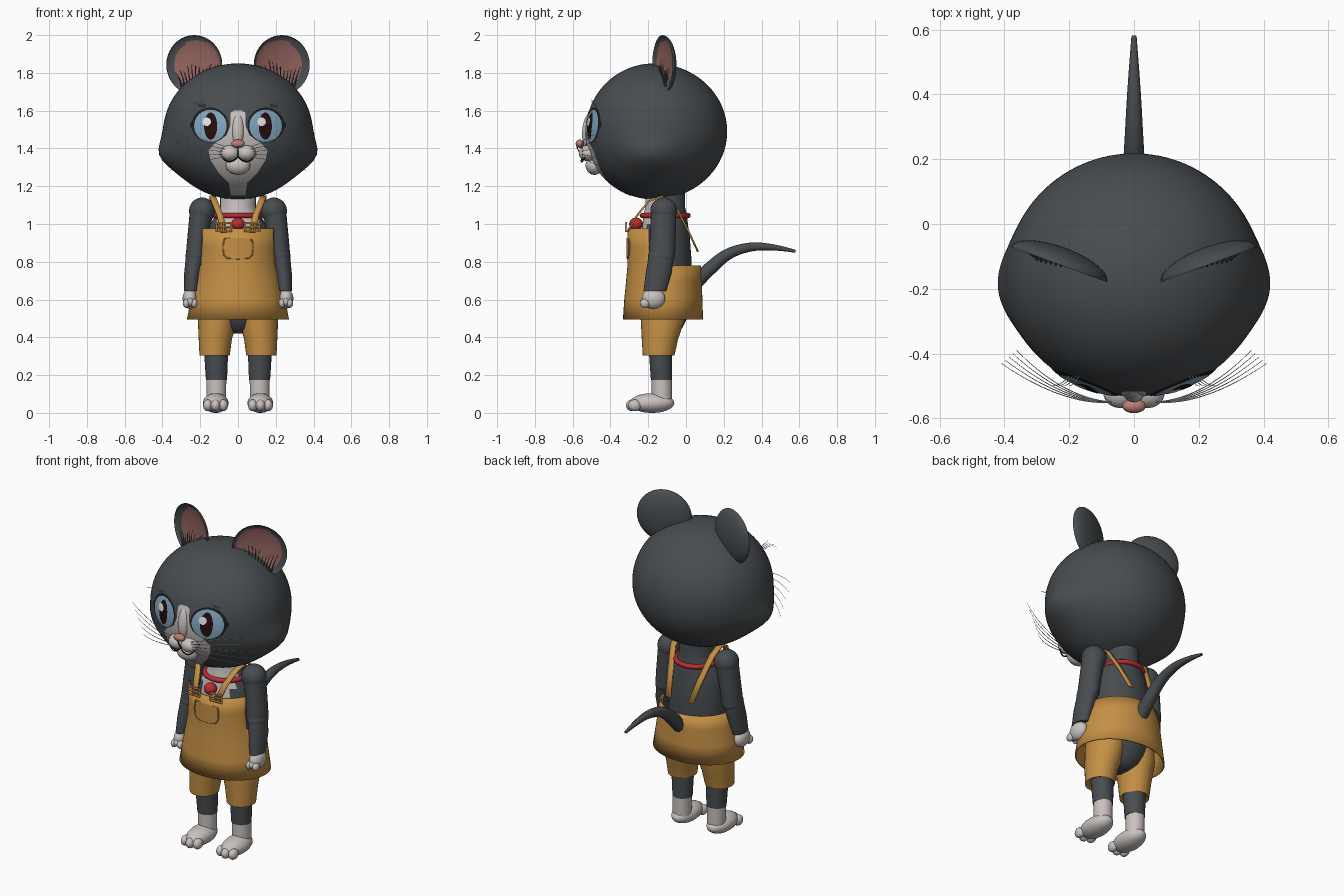
import bpy, bmesh, math, random
from math import sin, cos, pi, exp
from mathutils import Vector, Matrix
from mathutils.bvhtree import BVHTree

random.seed(4)
if "Cube" in bpy.data.objects:
    bpy.data.objects.remove(bpy.data.objects["Cube"])

def material(name, *rgb):
    m = bpy.data.materials.new(name)
    m.use_nodes = True
    m.diffuse_color = (*rgb, 1)
    m.node_tree.nodes["Principled BSDF"].inputs["Base Color"].default_value = (*rgb, 1)
    return m

DARK = material("dark fur", .065, .073, .08)
LIGHT = material("light fur", .58, .54, .52)
ORANGE = material("orange cloth", .56, .28, .06)
RED = material("red collar", .5, .025, .03)
BLUE = material("blue iris", .22, .38, .52)
PUPIL = material("dark pupil", .02, .004, .004)
BLACK = material("black line", .012, .012, .014)
WHITE = material("white", .85, .85, .85)
EAR_PINK = material("ear pink", .3, .13, .115)
NOSE_PINK = material("nose pink", .5, .21, .18)
SIDES = (("right", -1), ("left", 1))
meshes = []

def add(name, bm, *mats, fix=True):
    if fix:
        bmesh.ops.recalc_face_normals(bm, faces=bm.faces)
    me = bpy.data.meshes.new(name)
    bm.to_mesh(me)
    ob = bpy.data.objects.new(name, me)
    bpy.context.collection.objects.link(ob)
    for m in mats:
        me.materials.append(m)
    meshes.append(ob)
    return ob

def ball(name, loc, size, mat, rot=0):
    bm = bmesh.new()
    bmesh.ops.create_uvsphere(bm, u_segments=28, v_segments=18, radius=1)
    bm.transform(Matrix.Translation(loc) @ Matrix.Rotation(rot, 4, 'X') @ Matrix.Diagonal((*size, 1)))
    return add(name, bm, mat)

def loft(sections, n=40, caps=True):
    # stacked elliptical rings: centre x, centre y, z, radius x, radius y
    bm = bmesh.new()
    rings = [[bm.verts.new((cx + rx * cos(2 * pi * i / n), cy + ry * sin(2 * pi * i / n), z))
              for i in range(n)] for cx, cy, z, rx, ry in sections]
    for a, b in zip(rings, rings[1:]):
        for i in range(n):
            j = (i + 1) % n
            bm.faces.new((a[i], a[j], b[j], b[i]))
    if caps:
        bm.faces.new(rings[0])
        bm.faces.new(rings[-1])
    return bm

def tube(name, pts, radius, mat, taper=None):
    cu = bpy.data.curves.new(name, 'CURVE')
    cu.dimensions = '3D'
    cu.bevel_depth = radius
    cu.bevel_resolution = 3 if radius > .01 else 1
    cu.use_fill_caps = True
    sp = cu.splines.new('NURBS')
    sp.points.add(len(pts) - 1)
    for i, p in enumerate(pts):
        sp.points[i].co = (*p, 1)
        sp.points[i].radius = taper[i] if taper else 1
    sp.order_u = 3
    sp.use_endpoint_u = True
    cu.materials.append(mat)
    ob = bpy.data.objects.new(name, cu)
    bpy.context.collection.objects.link(ob)
    return ob

def plate(name, tree, rows, lift, mat, cols=14):
    # thin skin projected from the front; rows: z, centre x, half width
    bm = bmesh.new()
    grid = []
    for z, cx, w in rows:
        line = []
        for c in range(cols + 1):
            hit, nor, _, _ = tree.ray_cast(Vector((cx + w * (2 * c / cols - 1), -2, z)), Vector((0, 1, 0)))
            line.append(bm.verts.new(hit + nor * (lift if nor.y < 0 else -lift)))
        grid.append(line)
    for a, b in zip(grid, grid[1:]):
        for c in range(cols):
            bm.faces.new((a[c], b[c], b[c + 1], a[c + 1]))
    return add(name, bm, mat, fix=False)

def oval(cx, cz, rx, rz, n=22):
    return [(cz + rz * cos(pi * i / n), cx, max(rx * sin(pi * i / n), .0005)) for i in range(n + 1)]

def refine(profile, n=6):
    out = []
    for (z0, w0), (z1, w1) in zip(profile, profile[1:]):
        out += [(z0 + (z1 - z0) * k / n, 0, w0 + (w1 - w0) * k / n) for k in range(n)]
    return out + [(profile[-1][0], 0, profile[-1][1])]

# Head: rounded, with wide cheeks
bm = bmesh.new()
bmesh.ops.create_uvsphere(bm, u_segments=72, v_segments=48, radius=1)
for v in bm.verts:
    x, y, z = v.co.x, v.co.z, v.co.y
    Y, Z = -.17 + y * (.36 if y < 0 else .388), 1.49 + .36 * z
    cheek = 1 + .13 * exp(-((Z - 1.355) / .09) ** 2 - ((Y + .2) / .17) ** 2)
    v.co = (.395 * x * cheek, Y, Z)
bmesh.ops.recalc_face_normals(bm, faces=bm.faces)
skin = BVHTree.FromBMesh(bm)
add("head", bm, DARK)

# Face markings, muzzle, nose and mouth
plate("face_blaze", skin, refine([(1.6, .02), (1.59, .038), (1.52, .04), (1.47, .06), (1.43, .12), (1.39, .155),
      (1.34, .145), (1.27, .1), (1.22, .048), (1.15, .038)]), .003, LIGHT)
ball("nose_bridge", (0, -.515, 1.5), (.034, .034, .09), LIGHT, -.12)
ball("chin", (0, -.485, 1.31), (.065, .047, .05), LIGHT)
ball("nose", (0, -.562, 1.425), (.036, .022, .022), NOSE_PINK)
tube("mouth_cleft", [(0, -.578, 1.41), (0, -.57, 1.385), (0, -.55, 1.36)], .003, BLACK)

for side, s in SIDES:
    ball(side + "_muzzle_pad", (s * .043, -.52, 1.375), (.052, .048, .042), LIGHT)
    tube(side + "_mouth", [(0, -.548, 1.355), (s * .02, -.556, 1.335), (s * .06, -.55, 1.325),
                           (s * .085, -.535, 1.355)], .004, BLACK)
    # Eyes
    plate(side + "_eye_corner", skin, oval(s * .205, 1.525, .048, .03), .003, BLACK)
    plate(side + "_eye_rim", skin, oval(s * .146, 1.523, .097, .092), .004, BLACK)
    plate(side + "_iris", skin, oval(s * .144, 1.519, .085, .084), .006, BLUE)
    plate(side + "_pupil", skin, oval(s * .142, 1.518, .034, .07), .008, PUPIL)
    plate(side + "_eye_glint", skin, oval(s * .142 - .02, 1.54, .022, .022), .0095, WHITE)
    # Whiskers and brow hairs
    for i in range(5):
        z = 1.41 - .014 * i
        tube(side + "_whisker", [(s * .07, -.55, z), (s * .22, -.56 + .006 * i, z + .06 - .02 * i),
                                 (s * (.41 - .012 * i), -.43 + .01 * i, z + .07 - .035 * i)],
             .002, WHITE, (1, .8, .4))
    for i in range(4):
        tube(side + "_brow_hair", [(s * (.17 + .01 * i), -.47, 1.62), (s * (.19 + .012 * i), -.5, 1.65),
                                   (s * (.2 + .02 * i), -.5, 1.66 - .008 * i)], .0016, WHITE, (1, .8, .4))
    # Ears: cupped discs with a pink lining
    bm = bmesh.new()
    bmesh.ops.create_uvsphere(bm, u_segments=40, v_segments=32, radius=1)
    for v in bm.verts:
        x, y, z = v.co.x, v.co.z, v.co.y
        v.co = (.157 * x, .055 * y if y > 0 else -.036 * y, .157 * z)
    for f in bm.faces:
        c = f.calc_center_median()
        front = c.y < .0365 * math.sqrt(max(0, 1 - (c.x ** 2 + c.z ** 2) / .157 ** 2)) + .001
        f.smooth = True
        f.material_index = int(front and math.hypot(c.x + s * .01, c.z) < .13)
    bm.transform(Matrix.Translation((s * .232, -.125, 1.843)) @ Matrix.Rotation(s * .35, 4, 'Z'))
    add(side + "_ear", bm, DARK, EAR_PINK)
    for i in range(12):
        dx = -.09 + .015 * i
        x, y, h = s * (.225 + dx), -.115 + dx * .35, random.uniform(.05, .1)
        tube(side + "_ear_tuft", [(x, y - .02, 1.75 - dx * .3), (x, y - .015, 1.78 - dx * .3),
                                  (x + s * dx * .4, y, 1.76 + h - dx * .3)], .005, DARK, (1, .7, .1))

# Torso with light throat and chest
bm = loft([(0, -.11, z, rx, ry) for z, rx, ry in (
    (.42, .03, .05), (.45, .09, .09), (.5, .15, .115), (.58, .18, .135), (.8, .165, .14), (.93, .165, .13),
    (1.0, .15, .12), (1.05, .112, .115), (1.09, .095, .105), (1.18, .095, .105))])
for f in bm.faces:
    c = f.calc_center_median()
    f.material_index = int(c.z > .9 and c.y < -.15 and abs(c.x) < .1)
add("torso", bm, DARK, LIGHT)

# Collar and bell
ring = [(.118 * cos(a * pi / 16), -.11 + .122 * sin(a * pi / 16), 1.045) for a in range(33)]
tube("collar", ring, .014, RED)
ball("collar_bell", (0, -.265, 1.0), (.036, .036, .034), RED)

# Apron: open skirt rising into a front bib
bm = loft([(0, -.122, .495, .27, .212), (0, -.12, .6, .25, .207), (0, -.117, .7, .232, .2), (0, -.115, .78, .217, .195),
           (0, -.115, .88, .212, .195), (0, -.115, .975, .21, .195)], n=72, caps=False)
back = [f for f in bm.faces if f.calc_center_median().z > .79 and f.calc_center_median().y > -.2]
bmesh.ops.delete(bm, geom=back, context='FACES')
bmesh.ops.recalc_face_normals(bm, faces=bm.faces)
cloth = BVHTree.FromBMesh(bm)
apron = add("apron", bm, ORANGE)
solid = apron.modifiers.new("thickness", 'SOLIDIFY')
solid.thickness = .008

# Bib pocket with raised seam
outline = [(.925, .07), (.9, .08), (.845, .078), (.825, .068), (.817, .05)]
plate("pocket", cloth, refine(outline, 3), .005, ORANGE)
seam = [(w, z) for z, w in outline]
path = [(-x, z) for x, z in seam] + [(x, z) for x, z in reversed(seam)]
path.append(path[0])
pts = [cloth.ray_cast(Vector((x, -2, z)), Vector((0, 1, 0)))[0] + Vector((0, -.005, 0)) for x, z in path]
tube("pocket_seam", pts, .004, ORANGE)

for side, s in SIDES:
    # Shoulder strap: ribbon from bib over shoulder to back
    bm = bmesh.new()
    line = [(.075, -.315, .96), (.095, -.262, 1.05), (.125, -.2, 1.125), (.135, -.13, 1.15), (.13, -.06, 1.11),
            (.1, .01, .98), (.075, .068, .855)]
    edge = [[bm.verts.new((s * x + d, y, z)) for d in (-.017, .017)] for x, y, z in line]
    for a, b in zip(edge, edge[1:]):
        bm.faces.new((a[0], a[1], b[1], b[0]))
    strap = add(side + "_strap", bm, ORANGE)
    strap.modifiers.new("thickness", 'SOLIDIFY').thickness = .01
    # Buckle frame and prong
    bx, x0, x1 = s * .075, .038, .028
    for z in (.962, .985, 1.005):
        tube(side + "_buckle_bar", [(bx - x0, -.317, z), (bx + x0, -.317, z)], .006, ORANGE)
    for d in (-x0, 0, x0):
        tube(side + "_buckle_post", [(bx + d, -.319, .958), (bx + d, -.319, 1.009)], .006, ORANGE)

    # Arms and paws
    ball(side + "_shoulder", (s * .19, -.118, 1.07), (.069, .071, .07), DARK)
    add(side + "_upper_arm", loft([(s * .192, -.118, 1.07, .063, .067), (s * .212, -.123, .93, .056, .068),
                                   (s * .222, -.128, .83, .055, .07)], 28), DARK)
    ball(side + "_elbow", (s * .224, -.13, .83), (.054, .071, .05), DARK)
    add(side + "_forearm", loft([(s * .224, -.13, .84, .051, .067), (s * .24, -.145, .74, .045, .068),
                                 (s * .248, -.165, .645, .037, .06)], 28), DARK)
    ball(side + "_hand", (s * .254, -.172, .605), (.039, .062, .054), LIGHT)
    for i in range(3):
        ball(side + "_finger", (s * (.232 + .021 * i), -.218, .58 + .008 * (i == 1)), (.018, .026, .024), LIGHT)

    # Shorts, legs and feet
    add(side + "_shorts_leg", loft([(s * .1, -.12, .62, .1, .125), (s * .108, -.122, .5, .105, .118),
                                    (s * .12, -.138, .39, .088, .096), (s * .124, -.145, .305, .08, .084),
                                    (s * .124, -.145, .315, .065, .07)], 32), ORANGE)
    add(side + "_leg", loft([(s * .114, -.13, .175, .056, .056), (s * .116, -.135, .33, .064, .062)], 28), DARK)
    add(side + "_ankle", loft([(s * .115, -.128, .06, .052, .053), (s * .115, -.128, .176, .053, .054)], 28), LIGHT)
    ball(side + "_foot", (s * .118, -.18, .052), (.068, .118, .052), LIGHT)
    for i in range(3):
        ball(side + "_toe", (s * (.078 + .041 * i), -.272 - .012 * (i == 1), .04), (.025, .034, .031), LIGHT)

# Tail
tube("tail", [(0, .05, .69), (0, .13, .77), (0, .24, .86), (0, .42, .892), (0, .58, .855)], .04, DARK,
     (1, .95, .75, .52, .2))

# Smooth shading with sharp creases
bpy.ops.object.select_all(action='DESELECT')
for ob in meshes:
    ob.select_set(True)
bpy.context.view_layer.objects.active = meshes[0]
bpy.ops.object.shade_smooth_by_angle(angle=math.radians(42))
